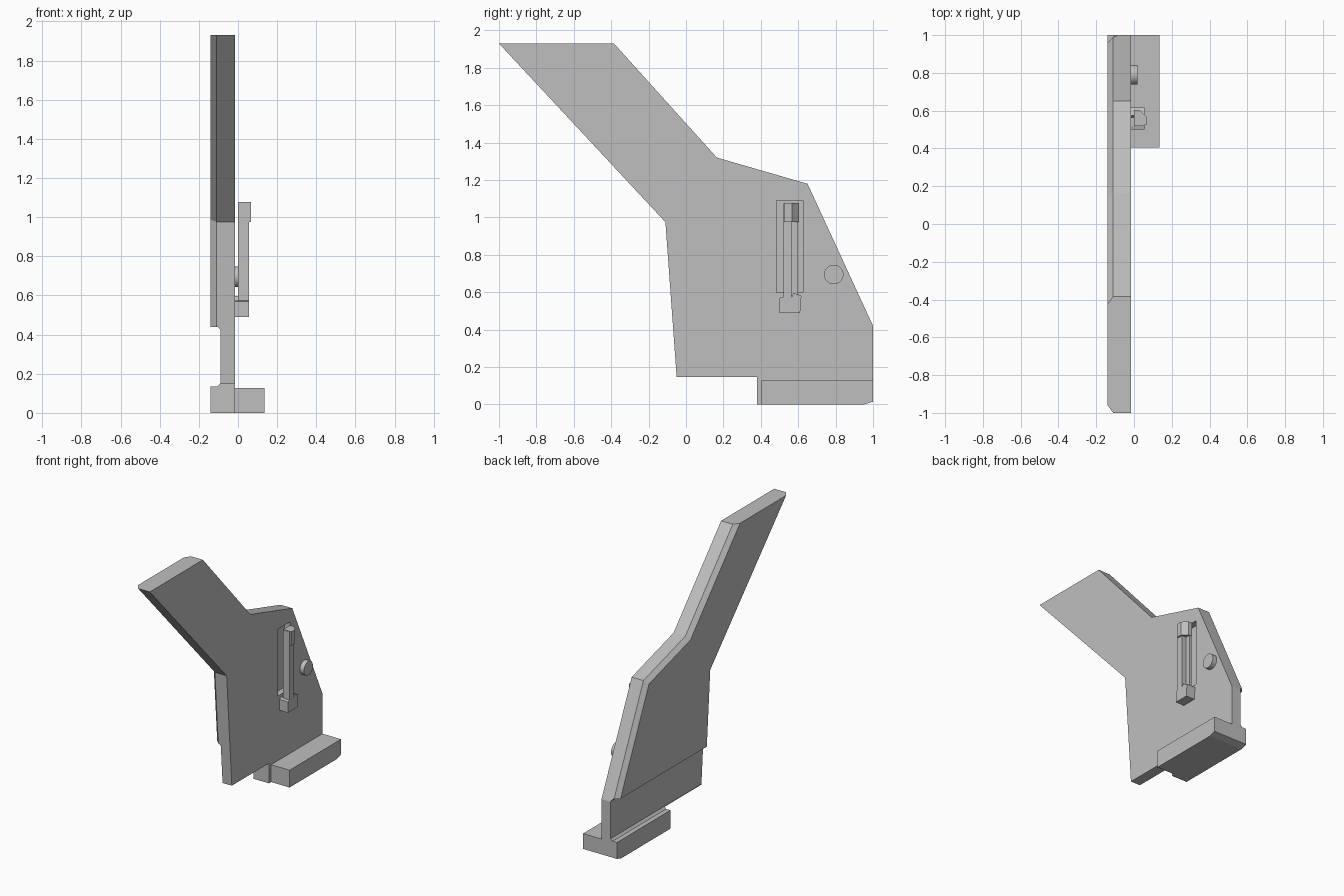
import bpy
import bmesh
import math

cube = bpy.data.objects.get("Cube")
if cube:
    bpy.data.objects.remove(cube)

grey = bpy.data.materials.new("plain grey")
grey.use_nodes = True
grey.diffuse_color = (0.52, 0.52, 0.52, 1)
grey.node_tree.nodes["Principled BSDF"].inputs["Base Color"].default_value = grey.diffuse_color


def prism(name, points, low, high, axis, chamfer_edges=(), chamfer=0.03):
    """Extrude a 2D profile along an axis; chamfer chosen edges of the low cap."""
    place = {"x": lambda a, b, d: (d, a, b),
             "y": lambda a, b, d: (a, d, b),
             "z": lambda a, b, d: (a, b, d)}[axis]
    bm = bmesh.new()
    caps = [[bm.verts.new(place(a, b, d)) for a, b in points] for d in (low, high)]
    n = len(points)
    for cap in caps:
        bm.faces.new(cap)
    for i in range(n):
        j = (i + 1) % n
        bm.faces.new((caps[0][i], caps[0][j], caps[1][j], caps[1][i]))
    bmesh.ops.recalc_face_normals(bm, faces=bm.faces)
    if chamfer_edges:
        edges = [bm.edges.get((caps[0][i], caps[0][(i + 1) % n])) for i in chamfer_edges]
        bmesh.ops.bevel(bm, geom=edges, offset=chamfer, segments=1, affect="EDGES")
    mesh = bpy.data.meshes.new(name)
    bm.to_mesh(mesh)
    bm.free()
    mesh.materials.append(grey)
    obj = bpy.data.objects.new(name, mesh)
    bpy.context.collection.objects.link(obj)
    return obj


def rect(a0, a1, b0, b1):
    return [(a0, b0), (a1, b0), (a1, b1), (a0, b1)]


def cut(target, cutter):
    cutter.hide_render = True
    mod = target.modifiers.new("cut", "BOOLEAN")
    mod.operation = "DIFFERENCE"
    mod.solver = "EXACT"
    mod.object = cutter
    bpy.context.view_layer.objects.active = target
    bpy.ops.object.modifier_apply(modifier=mod.name)
    bpy.data.objects.remove(cutter)


# Main plate with the slanted arm and the foot, chamfered around the outer side
outline = [(0.38, 0), (0.95, 0), (1, 0.015), (1, 0.42), (0.65, 1.18), (0.165, 1.32),
           (-0.385, 1.93), (-1, 1.93), (-0.11, 0.975), (-0.05, 0.147), (0.38, 0.147)]
plate = prism("main_plate", outline, -0.14, -0.015, "x", chamfer_edges=(3, 4, 5, 7, 8))

# Thin web between the panel and the foot
web = [(-0.3, 0.135), (-0.105, 0.135), (-0.09, 0.15),
       (-0.09, 0.425), (-0.105, 0.44), (-0.3, 0.44)]
cut(plate, prism("web_cutter", web, -1.2, 1.2, "y"))

# Recess behind the lever
cut(plate, prism("slot_cutter", rect(0.485, 0.625, 0.6, 1.09), -0.06, 0.1, "x"))

# Base ledge
prism("base_block", [(0.405, 0), (0.95, 0), (1, 0.015), (1, 0.127), (0.405, 0.127)],
      -0.015, 0.135, "x")

# Lever: foot, bar with a thinner flange, and slanted hook
prism("lever_foot", [(0.5, 0.49), (0.61, 0.49), (0.617, 0.58), (0.575, 0.597),
                     (0.565, 0.575), (0.52, 0.575), (0.5, 0.57)], -0.015, 0.055, "x")
prism("lever_bar", rect(0.52, 0.565, 0.57, 1.075), 0, 0.055, "x")
prism("lever_flange", rect(0.565, 0.6, 0.58, 1.075), 0, 0.02, "x")
prism("lever_hook", [(0, 0.525), (0.067, 0.525), (0.067, 0.567), (0.03, 0.603), (0, 0.603)],
      0.975, 1.077, "z")

# Round button
steps = 32
circle = [(0.79 + 0.052 * math.cos(math.tau * i / steps),
           0.695 + 0.052 * math.sin(math.tau * i / steps)) for i in range(steps)]
button = prism("button", circle, -0.015, 0.018, "x")
bpy.ops.object.select_all(action="DESELECT")
button.select_set(True)
bpy.context.view_layer.objects.active = button
bpy.ops.object.shade_smooth_by_angle(angle=math.radians(30))
